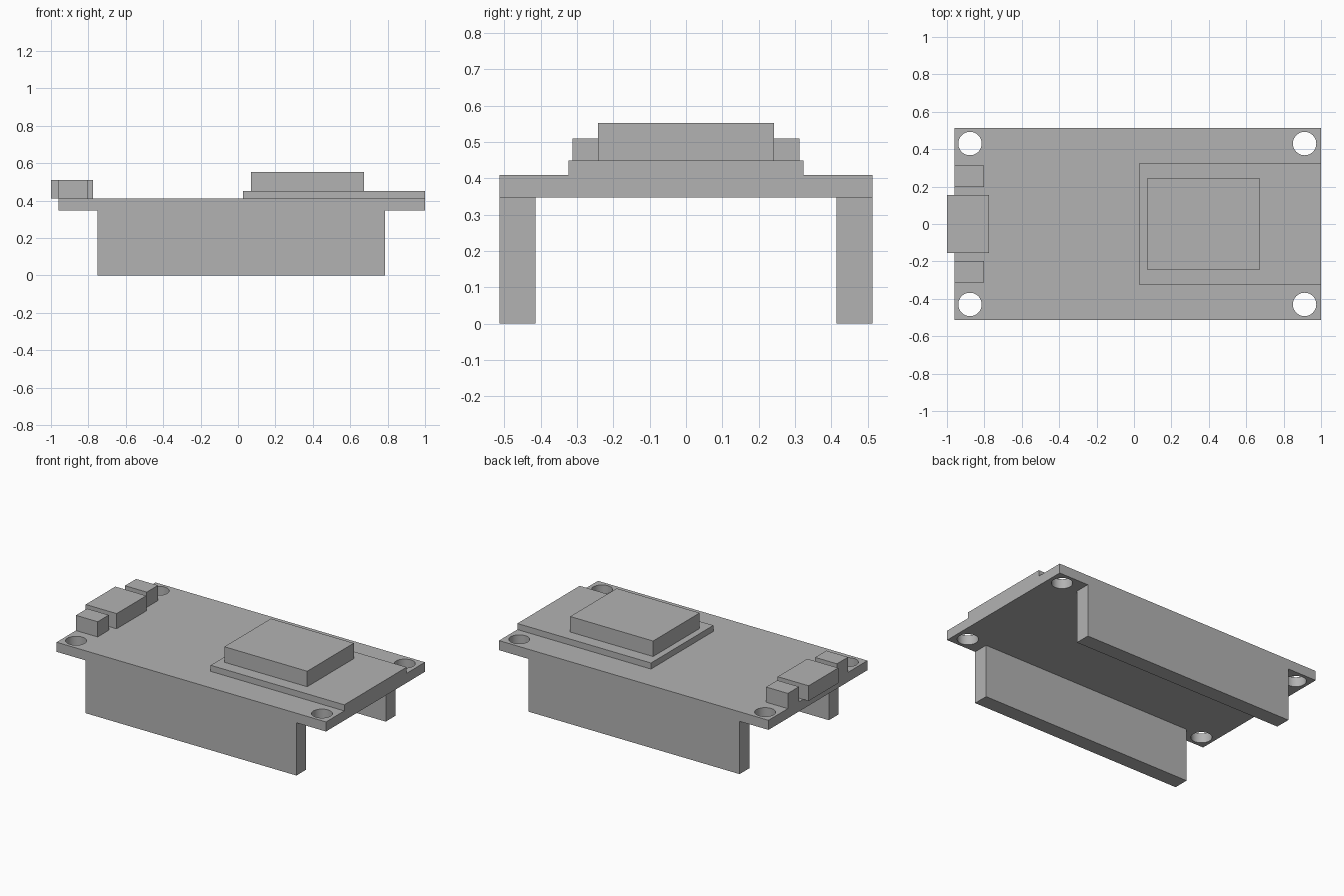
import bpy

cube = bpy.data.objects.get("Cube")
if cube:
    bpy.data.objects.remove(cube, do_unlink=True)

# Single grey material
grey = bpy.data.materials.new("plain_grey")
grey.use_nodes = True
colour = (0.45, 0.45, 0.45, 1)
grey.diffuse_color = colour
grey.node_tree.nodes["Principled BSDF"].inputs["Base Color"].default_value = colour


def box(name, x, y, z):
    """Box from its (min, max) extent on each axis."""
    spans = (x, y, z)
    bpy.ops.mesh.primitive_cube_add(size=1, location=[(a + b) / 2 for a, b in spans])
    obj = bpy.context.object
    obj.name = name
    obj.scale = [b - a for a, b in spans]
    bpy.ops.object.transform_apply(location=False, rotation=False, scale=True)
    obj.data.materials.append(grey)
    return obj


BOARD_BOTTOM, BOARD_TOP = 0.347, 0.41
MODULE_TOP = 0.45
CONNECTOR_TOP = 0.51
HALF_WIDTH = 0.514

# Circuit board
board = box("circuit_board", (-0.96, 1.0), (-HALF_WIDTH, HALF_WIDTH), (BOARD_BOTTOM, BOARD_TOP))

# Corner mounting holes
for x in (-0.877, 0.912):
    for y in (-0.43, 0.43):
        bpy.ops.mesh.primitive_cylinder_add(vertices=48, radius=0.0625, depth=0.3,
                                            location=(x, y, BOARD_TOP))
        cutter = bpy.context.object
        cutter.name = "hole_cutter"
        cutter.hide_render = True
        cutter.data.materials.append(grey)
        hole = board.modifiers.new("mounting_hole", 'BOOLEAN')
        hole.operation = 'DIFFERENCE'
        hole.solver = 'EXACT'
        hole.object = cutter
        bpy.context.view_layer.objects.active = board
        bpy.ops.object.modifier_apply(modifier=hole.name)
        bpy.data.objects.remove(cutter, do_unlink=True)
bpy.ops.object.select_all(action='DESELECT')
board.select_set(True)
bpy.ops.object.shade_smooth_by_angle()

# Radio module and its shield can
box("module_plate", (0.028, 1.0), (-0.324, 0.324), (BOARD_TOP, MODULE_TOP))
box("shield_can", (0.07, 0.673), (-0.242, 0.242), (MODULE_TOP, 0.552))

# Cable socket overhanging the end of the board
box("cable_socket", (-1.0, -0.775), (-0.154, 0.154), (BOARD_TOP, CONNECTOR_TOP))

# Push buttons and pin headers on both sides
for side, sign in (("left", 1), ("right", -1)):
    # the model's left is +x, so its +y side is the back
    place = "back" if sign > 0 else "front"
    box(place + "_button", (-0.96, -0.802), sorted((sign * 0.197, sign * 0.313)),
        (BOARD_TOP, CONNECTOR_TOP))
    box(place + "_pin_header", (-0.75, 0.785), sorted((sign * 0.414, sign * HALF_WIDTH)),
        (0, BOARD_BOTTOM))
